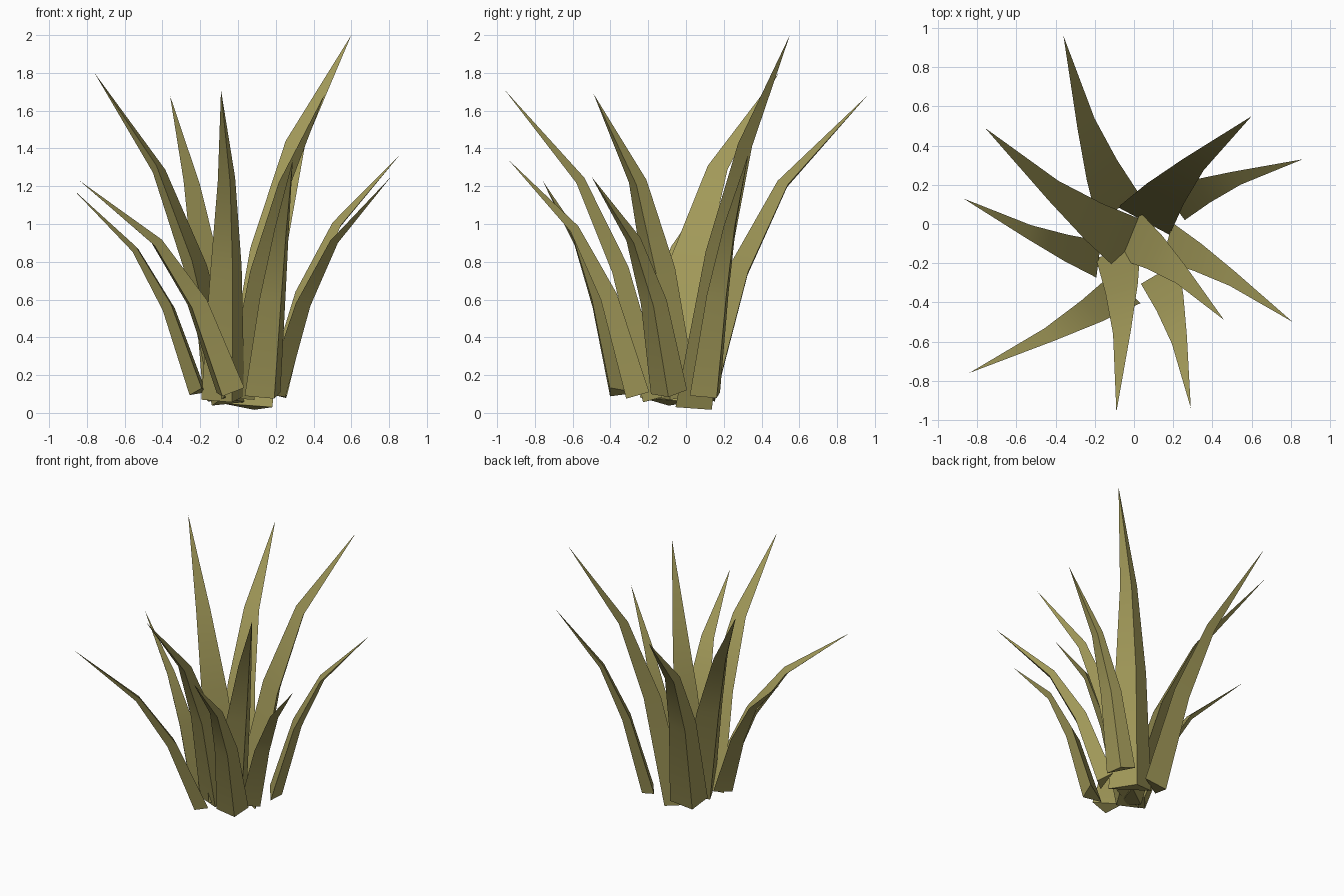
import bpy, bmesh, math
from mathutils import Vector

if "Cube" in bpy.data.objects:
    bpy.data.objects.remove(bpy.data.objects["Cube"])

olive = bpy.data.materials.new("olive_leaf")
olive.diffuse_color = (0.36, 0.32, 0.10, 1)
olive.use_nodes = True
olive.node_tree.nodes["Principled BSDF"].inputs["Base Color"].default_value = olive.diffuse_color

# Each leaf: base centre, tip, base width
LEAVES = [
    ((0.05, 0.015, 0.04), (0.60, 0.55, 2.00), 0.30),
    ((-0.02, -0.11, 0.07), (-0.76, 0.49, 1.80), 0.29),
    ((-0.08, 0.08, 0.09), (-0.36, 0.96, 1.68), 0.26),
    ((-0.02, -0.06, 0.09), (0.46, -0.49, 1.69), 0.26),
    ((-0.08, -0.14, 0.08), (-0.09, -0.96, 1.71), 0.24),
    ((0.20, 0.10, 0.10), (0.86, 0.33, 1.37), 0.20),
    ((0.17, -0.09, 0.11), (0.81, -0.50, 1.25), 0.20),
    ((0.13, -0.25, 0.10), (0.29, -0.94, 1.34), 0.22),
    ((-0.04, -0.33, 0.12), (-0.84, -0.76, 1.23), 0.21),
    ((-0.18, -0.18, 0.12), (-0.87, 0.13, 1.18), 0.19),
]
# Rings along the leaf: horizontal fraction, height fraction, width factor, sideways bow
RINGS = [(0, 0, 1, 0), (0.23, 0.42, 0.72, 0.08), (0.50, 0.71, 0.40, 0.10)]
UP = Vector((0, 0, 1))
ROLL = math.radians(18)


def make_leaf(index, base, tip, width):
    """Three-sided tapering blade: flat inner face, keel outside, slightly rolled."""
    base, tip = Vector(base), Vector(tip)
    span = tip - base
    out = Vector((span.x, span.y, 0)).normalized()
    side = UP.cross(out)
    path = [base + Vector((span.x * h, span.y * h, span.z * v)) + side * width * bow
            for h, v, _, bow in RINGS]
    path.append(tip)
    bm = bmesh.new()
    rings = []
    for i, ring in enumerate(RINGS):
        # ring plane follows the bend of the leaf
        axis = (path[i + 1] - path[i]).normalized()
        if i:
            axis = (axis + (path[i] - path[i - 1]).normalized()).normalized()
        outer = side.cross(axis).normalized()
        if outer.dot(out) < 0:
            outer = -outer
        across = side * math.cos(ROLL) - outer * math.sin(ROLL)
        keel = outer * math.cos(ROLL) + side * math.sin(ROLL)
        w = width * ring[2]
        rings.append([bm.verts.new(path[i] + p) for p in
                      (-across * w / 2, across * w / 2, across * w * 0.08 + keel * w * 0.42)])
    point = bm.verts.new(tip)
    bm.faces.new(rings[0])
    for k in range(3):
        n = (k + 1) % 3
        for a, b in zip(rings, rings[1:]):
            bm.faces.new((a[k], a[n], b[n], b[k]))
        bm.faces.new((rings[-1][k], rings[-1][n], point))
    bmesh.ops.recalc_face_normals(bm, faces=bm.faces)
    mesh = bpy.data.meshes.new(f"leaf_{index}")
    bm.to_mesh(mesh)
    bm.free()
    mesh.materials.append(olive)
    # smooth along the blade, crisp along its edges
    mesh.shade_smooth()
    mesh.set_sharp_from_angle(angle=math.radians(35))
    obj = bpy.data.objects.new(f"leaf_{index}", mesh)
    bpy.context.collection.objects.link(obj)


for number, leaf in enumerate(LEAVES, 1):
    make_leaf(number, *leaf)
